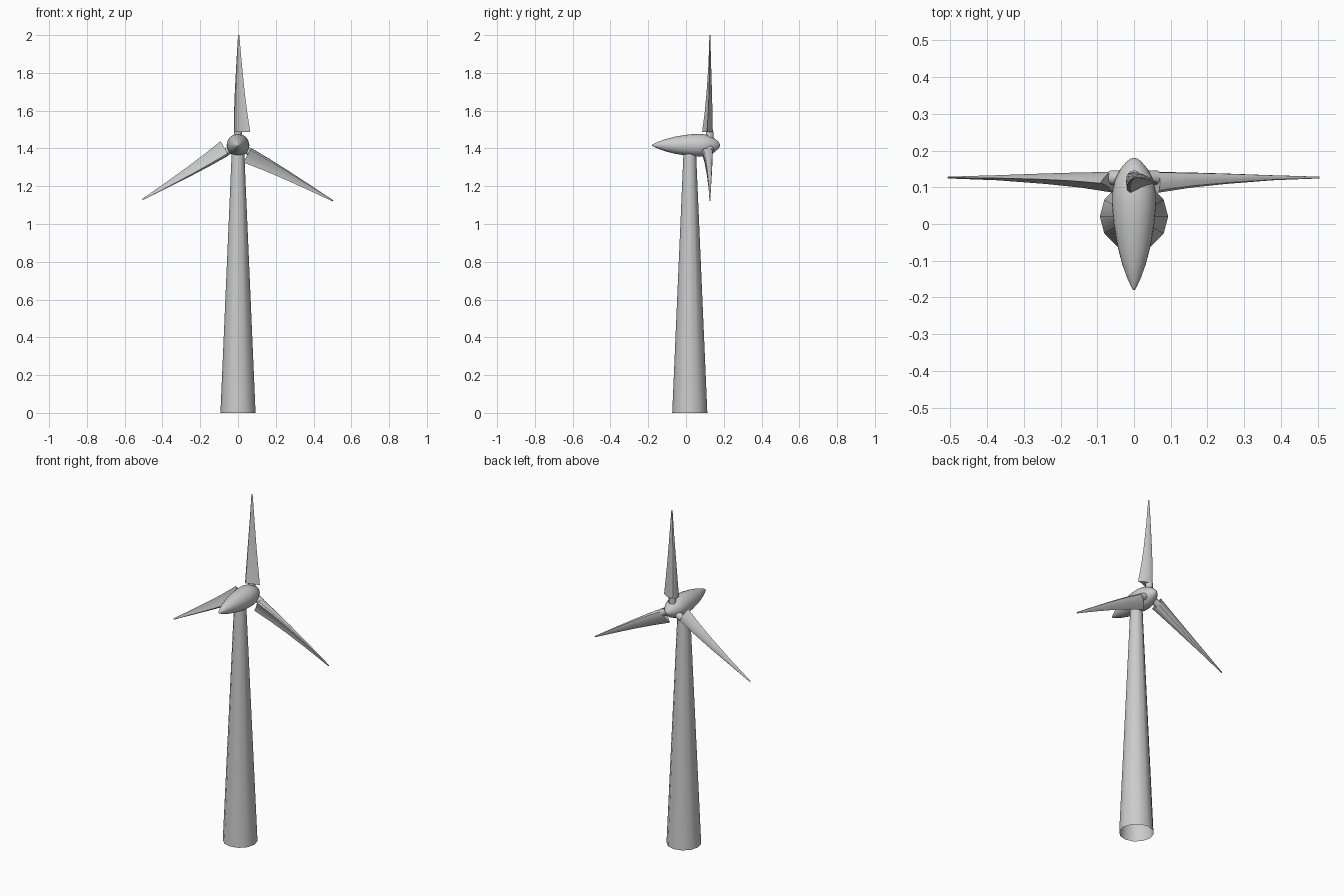
import bpy, bmesh, math
from mathutils import Matrix, Vector

if "Cube" in bpy.data.objects:
    bpy.data.objects.remove(bpy.data.objects["Cube"])

HUB = Vector((0, 0.126, 1.417))   # rotor centre


def loft(name, rings, cap_start=False, cap_end=False, matrix=Matrix(), angle=40):
    """Skin a list of equal-length closed rings into one object."""
    bm = bmesh.new()
    loops = [[bm.verts.new(matrix @ Vector(p)) for p in ring] for ring in rings]
    for a, b in zip(loops, loops[1:]):
        n = len(a)
        for i in range(n):
            j = (i + 1) % n
            bm.faces.new((a[i], a[j], b[j], b[i]))
    if cap_start:
        bm.faces.new(loops[0][::-1])
    if cap_end:
        bm.faces.new(loops[-1])
    bmesh.ops.remove_doubles(bm, verts=bm.verts, dist=1e-5)
    bmesh.ops.recalc_face_normals(bm, faces=bm.faces)
    me = bpy.data.meshes.new(name)
    bm.to_mesh(me)
    bm.free()
    ob = bpy.data.objects.new(name, me)
    bpy.context.collection.objects.link(ob)
    bpy.ops.object.select_all(action='DESELECT')
    ob.select_set(True)
    bpy.context.view_layer.objects.active = ob
    bpy.ops.object.shade_smooth_by_angle(angle=math.radians(angle))
    return ob


def circle(r, n):
    return [(r * math.cos(2 * math.pi * i / n), r * math.sin(2 * math.pi * i / n))
            for i in range(n)]


# Tapered tower, open underneath
loft("tower", [[(x, y + 0.02, z) for x, y in circle(r, 12)]
               for r, z in ((0.093, 0), (0.033, 1.385))])

# Teardrop nacelle with rounded hub nose, turned around the y axis
profile = [(-0.18, 0.002), (-0.172, 0.007), (-0.15, 0.0175), (-0.11, 0.032),
           (-0.06, 0.045), (0.0, 0.055), (0.05, 0.06), (0.09, 0.059),
           (0.12, 0.052), (0.15, 0.037), (0.17, 0.02), (0.178, 0.009), (0.18, 0.002)]
loft("nacelle", [[(x, y, z + HUB.z) for x, z in circle(r, 24)] for y, r in profile],
     True, True, angle=60)

# Blade section in unit space: thick curved leading edge, thin trailing edge
section = [(1, 0.45), (0.8, 0.66), (0.55, 0.86), (0.3, 0.98), (0.12, 0.95), (0.02, 0.75),
           (0, 0.45), (0.04, 0.12), (0.14, 0.0), (0.28, 0.1), (0.5, 0.27), (0.75, 0.39)]
# Stations: height, x range, y range
stations = [(1.486, -0.022, 0.065, 0.085, 0.143),
            (1.59, -0.021, 0.049, 0.099, 0.141),
            (1.70, -0.017, 0.035, 0.109, 0.138),
            (1.85, -0.009, 0.020, 0.119, 0.133),
            (2.00, 0.000, 0.007, 0.124, 0.129)]
rings = [[(x0 + u * (x1 - x0), y0 + v * (y1 - y0), z) for u, v in section]
         for z, x0, x1, y0, y1 in stations]
# Short round stub joining hub and blade
stub = [[(x, y + HUB.y, z) for x, y in circle(0.02, 12)] for z in (1.45, 1.49)]

for i in range(3):
    spin = (Matrix.Translation(HUB) @ Matrix.Rotation(i * math.tau / 3, 4, 'Y')
            @ Matrix.Translation(-HUB))
    loft(f"blade_{i + 1}", rings, True, True, spin)
    loft(f"blade_stub_{i + 1}", stub, True, True, spin)
